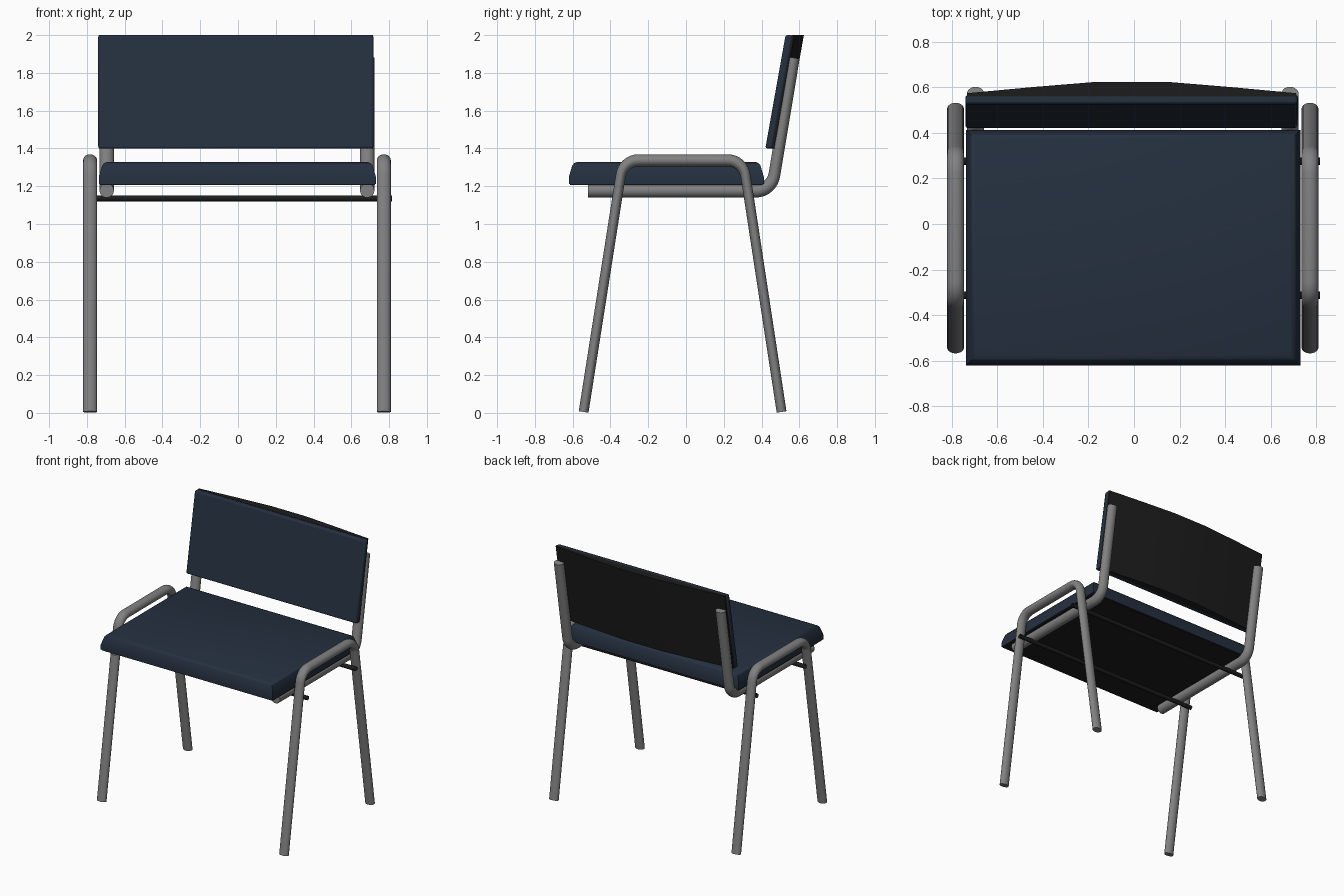
import bpy, bmesh, math
from mathutils import Vector

if "Cube" in bpy.data.objects:
    bpy.data.objects.remove(bpy.data.objects["Cube"])


def material(name, c):
    m = bpy.data.materials.new(name)
    m.diffuse_color = (*c, 1)
    m.use_nodes = True
    m.node_tree.nodes["Principled BSDF"].inputs["Base Color"].default_value = m.diffuse_color
    return m


NAVY = material("navy upholstery", (0.018, 0.029, 0.05))
BLACK = material("black board", (0.012, 0.012, 0.012))
GREY = material("grey metal", (0.22, 0.22, 0.22))


def loft(name, rings, mat, caps=True, angle=30):
    """Join equal-length rings of points into one skin."""
    bm = bmesh.new()
    vr = [[bm.verts.new(p) for p in r] for r in rings]
    n = len(vr[0])
    for a, b in zip(vr, vr[1:]):
        for i in range(n):
            j = (i + 1) % n
            bm.faces.new((a[i], a[j], b[j], b[i]))
    if caps:
        bm.faces.new(vr[0])
        bm.faces.new(vr[-1])
    bmesh.ops.recalc_face_normals(bm, faces=bm.faces)
    me = bpy.data.meshes.new(name)
    bm.to_mesh(me)
    bm.free()
    ob = bpy.data.objects.new(name, me)
    bpy.context.collection.objects.link(ob)
    me.materials.append(mat)
    bpy.ops.object.select_all(action='DESELECT')
    ob.select_set(True)
    bpy.context.view_layer.objects.active = ob
    bpy.ops.object.shade_smooth_by_angle(angle=math.radians(angle))
    return ob


def fillet(pts, r, seg=8):
    """Round the inner corners of a (y, z) path."""
    pts = [Vector(p) for p in pts]
    out = [pts[0]]
    for p, c, q in zip(pts, pts[1:], pts[2:]):
        u, v = (p - c).normalized(), (q - c).normalized()
        half = u.angle(v) / 2
        mid = c + (u + v).normalized() * r / math.sin(half)
        t = r / math.tan(half)
        a, b = c + u * t - mid, c + v * t - mid
        for k in range(seg + 1):
            d = a.lerp(b, k / seg)
            # even angular spacing around the arc
            w = a.angle(b)
            f = k / seg
            d = (a * math.sin((1 - f) * w) + b * math.sin(f * w)) / math.sin(w)
            out.append(mid + d)
    return out + [pts[-1]]


def tube(name, x, path, rx, r_flat, r_up, mat, sides=20):
    """Sweep an oval tube; flat and upright runs differ in thickness."""
    rings = []
    for i, p in enumerate(path):
        d = (path[min(i + 1, len(path) - 1)] - path[max(i - 1, 0)])
        if 0 < i < len(path) - 1:
            d = (path[i + 1] - p).normalized() + (p - path[i - 1]).normalized()
        d.normalize()
        rn = r_up + (r_flat - r_up) * abs(d.x)
        ring = []
        for k in range(sides):
            a = 2 * math.pi * k / sides
            s = rn * math.sin(a)
            ring.append((x + rx * math.cos(a), p.x - d.y * s, p.y + d.x * s))
        rings.append(ring)
    return loft(name, rings, mat, angle=40)


def rect(x0, x1, y0, y1, z, inset=0.0):
    return [(x0 + inset, y0 + inset, z), (x1 - inset, y0 + inset, z),
            (x1 - inset, y1 - inset, z), (x0 + inset, y1 - inset, z)]


# Side leg frames: inverted U of bent tube
leg_path = fillet([(-0.542, 0.005), (-0.333, 1.337), (0.303, 1.337), (0.506, 0.005)], 0.095)
for side, x in (("left", -0.783), ("right", 0.772)):
    tube(side + "_leg_frame", x, leg_path, 0.037, 0.032, 0.025, GREY)

# Seat and back supports: L of bent tube
back_path = fillet([(-0.52, 1.177), (0.454, 1.177), (0.571, 1.88)], 0.1)
for side, x in (("left", -0.695), ("right", 0.684)):
    tube(side + "_seat_support", x, back_path, 0.038, 0.037, 0.03, GREY)

# Open crossbars under the seat
for name, y in (("front_crossbar", -0.313), ("rear_crossbar", 0.275)):
    loft(name, [[(x, y + 0.016 * math.cos(k * math.pi / 6), 1.136 + 0.016 * math.sin(k * math.pi / 6))
                 for k in range(12)] for x in (-0.80, 0.815)], BLACK, caps=False, angle=40)

# Seat cushion with stepped rounded top edge
box = (-0.737, 0.73, -0.62, 0.412)
loft("seat_cushion", [rect(*box, z, i) for z, i in
                      ((1.213, 0), (1.25, 0), (1.31, 0.018), (1.322, 0.028), (1.329, 0.045))], NAVY, angle=40)

# Board below the seat
loft("seat_board", [rect(*box, z, 0.006) for z in (1.206, 1.214)], BLACK)

# Reclined backrest cushion
rest = loft("backrest_cushion", [rect(-0.74, 0.717, 0.42, 0.459, 1.4),
                                 rect(-0.74, 0.717, 0.527, 0.566, 2.0)], NAVY, angle=40)
bev = rest.modifiers.new("soft_edges", 'BEVEL')
bev.width = 0.01
bev.segments = 2

# Backrest shell with a bowed rear face
bow = [(0.72, 0.008), (0.43, 0.035), (0.15, 0.058)]
outline = [(0.715, -0.006)] + [(x - 0.01, b) for x, b in bow]
outline += [(-x - 0.01, b) for x, b in reversed(bow)] + [(-0.735, -0.006)]
loft("backrest_shell", [[(x, y + b, z) for x, b in outline]
                        for y, z in ((0.459, 1.4), (0.566, 2.0))], BLACK)
